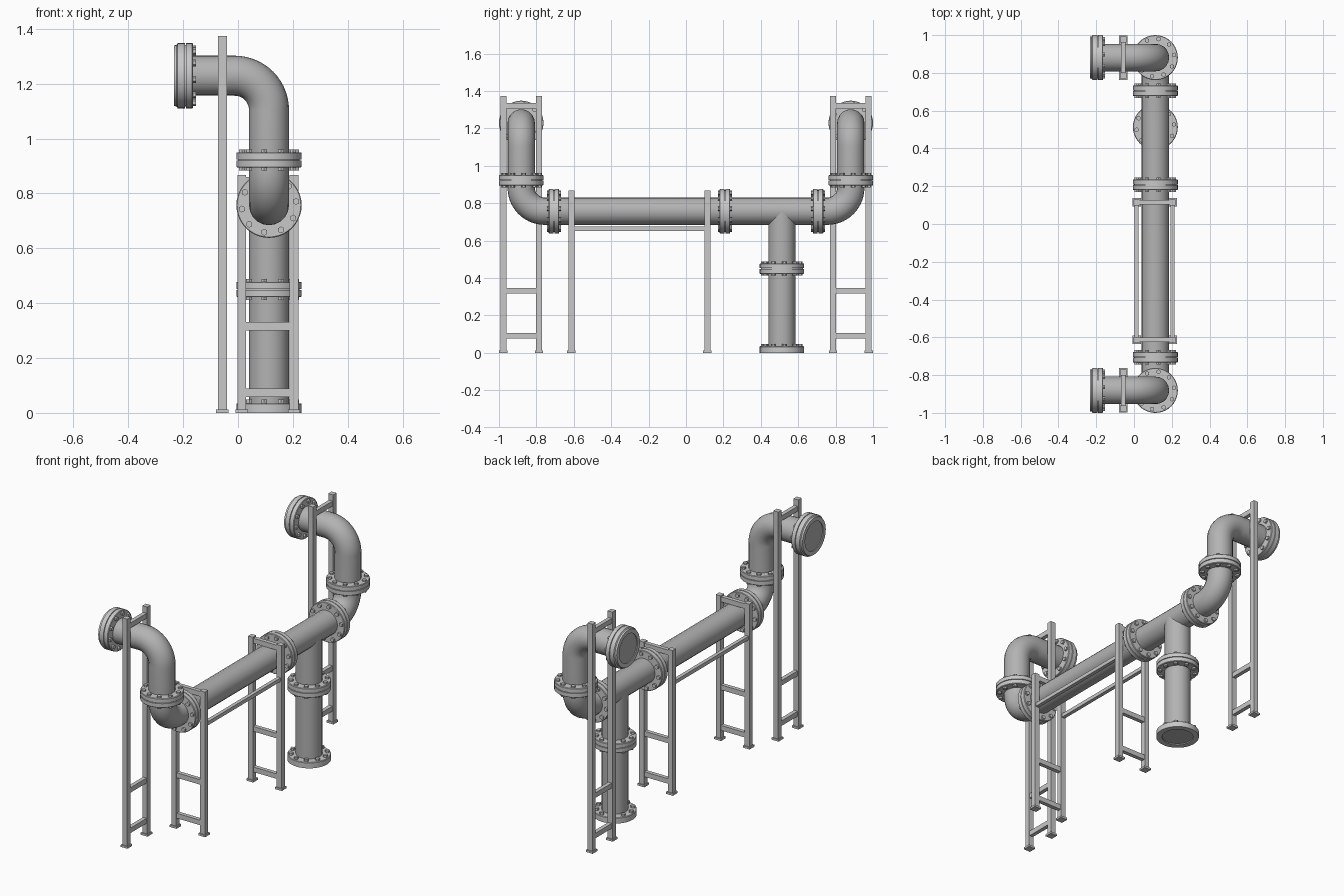
import bpy, bmesh
from math import pi, sin, cos, radians
from mathutils import Vector, Matrix

cube = bpy.data.objects.get("Cube")
if cube:
    bpy.data.objects.remove(cube, do_unlink=True)


def material(name, value):
    m = bpy.data.materials.new(name)
    m.use_nodes = True
    colour = (value, value, value, 1)
    m.diffuse_color = colour
    m.node_tree.nodes["Principled BSDF"].inputs["Base Color"].default_value = colour
    return m


PIPE_GREY = material("pipe_grey", 0.45)
LIGHT_GREY = material("light_grey", 0.58)

PX, PZ, PY = 0.113, 0.757, 0.881     # run centre, run height, riser position
TOP_Z, BEND, R = 1.229, 0.125, 0.073  # outlet height, elbow radius, pipe radius
TEE_Y = 0.513
FLANGE_R, BORE = 0.119, 0.086
smooth_objects = []


def add_object(name, mesh, mat, smooth=True):
    mesh.materials.clear()
    mesh.materials.append(mat)
    ob = bpy.data.objects.new(name, mesh)
    bpy.context.collection.objects.link(ob)
    if smooth:
        smooth_objects.append(ob)
    return ob


def finish(name, bm, mat, smooth=True):
    bmesh.ops.recalc_face_normals(bm, faces=bm.faces)
    mesh = bpy.data.meshes.new(name)
    bm.to_mesh(mesh)
    bm.free()
    return add_object(name, mesh, mat, smooth)


def pipe(name, points):
    """Round tube along a list of points."""
    cu = bpy.data.curves.new(name + "_path", 'CURVE')
    cu.dimensions = '3D'
    cu.bevel_depth, cu.bevel_resolution = R, 8
    cu.use_fill_caps = True
    sp = cu.splines.new('POLY')
    sp.points.add(len(points) - 1)
    for p, co in zip(sp.points, points):
        p.co = (*co, 1)
    tmp = bpy.data.objects.new(name + "_tmp", cu)
    bpy.context.collection.objects.link(tmp)
    bpy.context.view_layer.update()
    deps = bpy.context.evaluated_depsgraph_get()
    mesh = bpy.data.meshes.new_from_object(tmp.evaluated_get(deps))
    mesh.name = name
    bpy.data.objects.remove(tmp, do_unlink=True)
    add_object(name, mesh, PIPE_GREY)


def rounded(corners, steps=14):
    """Replace every inner corner of a path with an elbow arc."""
    pts = [Vector(corners[0])]
    for a, b, c in zip(corners, corners[1:], corners[2:]):
        b = Vector(b)
        u = (Vector(a) - b).normalized()
        v = (Vector(c) - b).normalized()
        centre = b + (u + v) * BEND
        for i in range(steps + 1):
            t = i / steps * pi / 2
            pts.append(centre - v * BEND * cos(t) - u * BEND * sin(t))
    pts.append(Vector(corners[-1]))
    return pts


def place(ob, loc, axis):
    turn = Vector(axis).to_track_quat('Z', 'Y').to_matrix().to_4x4()
    ob.matrix_world = Matrix.Translation(loc) @ turn


def flange(name, loc, axis, profile, bolt_bands):
    """Lathed ring (radius, height) plus hex bolt heads in (low, high) bands."""
    bm = bmesh.new()
    vs = [bm.verts.new((r, 0, h)) for r, h in profile]
    edges = [bm.edges.new((vs[i - 1], vs[i])) for i in range(len(vs))]
    bmesh.ops.spin(bm, geom=vs + edges, cent=(0, 0, 0), axis=(0, 0, 1),
                   angle=2 * pi, steps=40, use_merge=True)
    bmesh.ops.remove_doubles(bm, verts=bm.verts, dist=1e-5)
    for lo, hi in bolt_bands:
        for k in range(10):
            a = radians(8 + 36 * k)
            spot = Matrix.Translation((0.1 * cos(a), 0.1 * sin(a), (lo + hi) / 2))
            bmesh.ops.create_cone(bm, cap_ends=True, segments=6, radius1=0.0125,
                                  radius2=0.0125, depth=hi - lo, matrix=spot)
    place(finish(name, bm, LIGHT_GREY), loc, axis)


def disc(name, loc, axis):
    bm = bmesh.new()
    bmesh.ops.create_cone(bm, cap_ends=True, segments=40, radius1=BORE + 0.002,
                          radius2=BORE + 0.002, depth=0.006)
    place(finish(name, bm, PIPE_GREY), loc, axis)


def boxes(name, items):
    """One object made of several boxes given as (centre, size)."""
    bm = bmesh.new()
    for c, s in items:
        bmesh.ops.create_cube(bm, size=1,
                              matrix=Matrix.Translation(c) @ Matrix.Diagonal((*s, 1)))
    finish(name, bm, LIGHT_GREY, False)


# Pipe run with four elbows, and the branch going down
pipe("main_pipe_run", rounded([
    (-0.21, -PY, TOP_Z), (PX, -PY, TOP_Z), (PX, -PY, PZ),
    (PX, PY, PZ), (PX, PY, TOP_Z), (-0.21, PY, TOP_Z)]))
pipe("branch_pipe", [(PX, TEE_Y, PZ), (PX, TEE_Y, 0.015)])

# Bolted flange pairs with a thin groove between the plates
T, G = 0.028, 0.002
half = [(0.06, T), (FLANGE_R - 0.003, T), (FLANGE_R, T - 0.003), (FLANGE_R, G), (0.112, G)]
PAIR = half + [(r, -h) for r, h in reversed(half)]
BOTH = [(T - 0.002, 0.038), (-0.038, 0.002 - T)]
for i, y in enumerate((-0.706, 0.208, 0.706)):
    flange(f"run_flange_{i + 1}", (PX, y, PZ), (0, -1, 0), PAIR, BOTH)
flange("branch_flange", (PX, TEE_Y, 0.45), (0, 0, 1), PAIR, BOTH)

# Outlet flanges with a raised rim, and the riser flanges below them
OUTLET = half + [
    (0.112, -G), (FLANGE_R, -G), (FLANGE_R, -T), (0.112, -T - 0.004),
    (0.110, -0.042), (BORE, -0.042), (BORE, -0.02), (0.06, -0.02)]
for side, y in (("front", -PY), ("back", PY)):
    flange(side + "_riser_flange", (PX, y, 0.922), (0, 0, 1), PAIR, BOTH)
    flange(side + "_outlet_flange", (-0.192, y, TOP_Z), (1, 0, 0), OUTLET, BOTH[:1])
    disc(side + "_outlet_cover", (-0.226, y, TOP_Z), (1, 0, 0))

# Foot flange of the branch
FOOT = [(0.06, 0.035), (FLANGE_R - 0.003, 0.035), (FLANGE_R, 0.032), (FLANGE_R, 0),
        (BORE, 0), (BORE, 0.015), (0.06, 0.015)]
flange("foot_flange", (PX, TEE_Y, 0), (0, 0, 1), FOOT, [(0.033, 0.048)])
disc("foot_cover", (PX, TEE_Y, 0.009), (0, 0, 1))


# Ladder-like support frames: two legs, base plates and three rungs
def frame(name, x, y, height, rungs, along_y):
    def at(offset, z):
        return (x, y + offset, z) if along_y else (x + offset, y, z)

    items = []
    for o in (-0.095, 0.095):
        items.append((at(o, height / 2), (0.032, 0.032, height)))
        items.append((at(o, 0.006), (0.045, 0.045, 0.012)))
    size = (0.024, 0.17, 0.03) if along_y else (0.17, 0.024, 0.03)
    items += [(at(0, z), size) for z in rungs]
    boxes(name, items)


for side, y in (("front", -PY), ("back", PY)):
    frame(side + "_tall_frame", -0.057, y, 1.373, (0.09, 0.332, 1.32), True)
SHORT_Y = (-0.613, 0.114)
for side, y in zip(("front", "back"), SHORT_Y):
    frame(side + "_short_frame", 0.109, y, 0.867, (0.073, 0.316, 0.845), False)

# Rails joining the short frames
length = SHORT_Y[1] - SHORT_Y[0]
boxes("side_rails", [((0.109 + s * 0.095, sum(SHORT_Y) / 2, 0.663),
                      (0.022, length, 0.022)) for s in (-1, 1)])

# Smooth the round parts, keeping hard edges
bpy.ops.object.select_all(action='DESELECT')
for ob in smooth_objects:
    ob.select_set(True)
bpy.context.view_layer.objects.active = smooth_objects[0]
bpy.ops.object.shade_smooth_by_angle(angle=radians(35))
